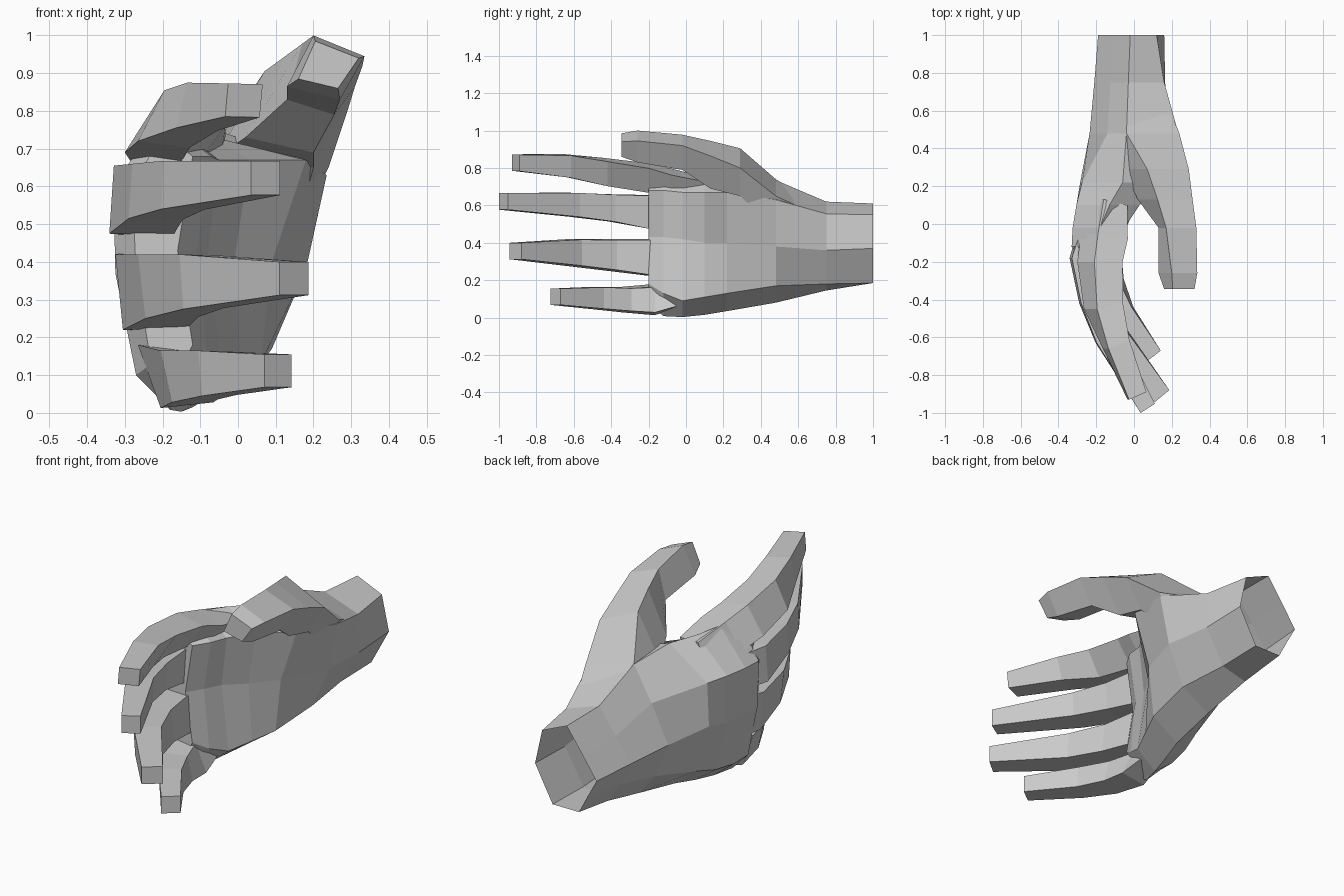
import bpy, bmesh
from mathutils import Vector


def loft(name, rings):
    """Closed flat-shaded tube through rings that all have the same point count."""
    bm = bmesh.new()
    vs = [[bm.verts.new(p) for p in r] for r in rings]
    n = len(rings[0])
    for a, b in zip(vs, vs[1:]):
        for i in range(n):
            j = (i + 1) % n
            bm.faces.new((a[i], a[j], b[j], b[i]))
    bm.faces.new(vs[0])
    bm.faces.new(vs[-1])
    bmesh.ops.recalc_face_normals(bm, faces=bm.faces)
    me = bpy.data.meshes.new(name)
    bm.to_mesh(me)
    bm.free()
    ob = bpy.data.objects.new(name, me)
    bpy.context.collection.objects.link(ob)
    return ob


def slices(name, sections):
    """Loft of (x, z) outlines placed at given y."""
    return loft(name, [[(x, y, z) for x, z in pts] for y, pts in sections])


def finger(name, stations):
    """Four-sided finger; each station: back x, y, low z, high z, depth, roll."""
    rings = []
    for i, (x, y, lo, hi, d, s) in enumerate(stations):
        a, b = stations[max(i - 1, 0)], stations[min(i + 1, len(stations) - 1)]
        t = Vector((b[0] - a[0], b[1] - a[1])).normalized()
        nx, ny = -t.y * d, t.x * d
        rings.append([(x + s, y, hi), (x + s + nx, y + ny, hi - abs(s) * .6),
                      (x - s + nx, y + ny, lo - s * .5), (x - s, y, lo)])
    return loft(name, rings)


# Palm and wrist: top, upper palm, lower palm, heel, bottom edge, three on the back
hand = slices("hand", [
    (1.0, [(-.02, .61), (.12, .55), (.16, .37), (.06, .185), (-.09, .185), (-.14, .28), (-.19, .37), (-.11, .485)]),
    (.75, [(-.03, .62), (.16, .555), (.165, .36), (.06, .18), (-.08, .145), (-.15, .25), (-.21, .37), (-.125, .49)]),
    (.48, [(-.04, .735), (.235, .63), (.18, .38), (.09, .17), (-.07, .08), (-.16, .19), (-.235, .37), (-.14, .56)]),
    (.22, [(-.06, .75), (.18, .67), (.09, .4), (.06, .13), (-.09, .035), (-.21, .13), (-.285, .38), (-.275, .6)]),
    (.1, [(-.13, .765), (.03, .67), (-.01, .4), (.01, .11), (-.12, .015), (-.24, .1), (-.305, .36), (-.305, .6)]),
    (-.02, [(-.18, .78), (-.05, .67), (-.08, .42), (-.04, .09), (-.15, .003), (-.26, .09), (-.32, .36), (-.325, .6)]),
    (-.12, [(-.21, .78), (-.07, .68), (-.11, .43), (-.08, .13), (-.18, .008), (-.27, .1), (-.325, .37), (-.33, .6)]),
    (-.2, [(-.2, .74), (-.12, .68), (-.16, .43), (-.12, .18), (-.18, .07), (-.23, .13), (-.27, .37), (-.28, .6)]),
])

# Thumb
thumb = slices("thumb", [
    (.70, [(-.03, .61), (.15, .55), (.1, .42), (-.03, .5)]),
    (.48, [(-.04, .74), (.24, .65), (.15, .47), (-.06, .56)]),
    (.29, [(.07, .905), (.29, .8), (.2, .65), (-.055, .68)]),
    (.13, [(.125, .945), (.31, .865), (.2, .69), (.02, .73)]),
    (-.02, [(.17, .978), (.33, .92), (.255, .79), (.13, .83)]),
    (-.26, [(.2, 1.0), (.335, .945), (.27, .83), (.13, .865)]),
    (-.345, [(.205, .985), (.32, .94), (.265, .86), (.16, .885)]),
])

# Four curled fingers
parts = [thumb,
    finger("index_finger", [
        (-.19, .13, .6, .745, .13, .03), (-.235, -.05, .66, .79, .16, .045),
        (-.255, -.20, .69, .825, .15, .045),
        (-.23, -.45, .72, .855, .14, .035), (-.15, -.66, .755, .875, .12, .015),
        (-.03, -.93, .785, .873, .1, .004)]),
    finger("middle_finger", [
        (-.28, .0, .47, .64, .15, .01), (-.335, -.18, .475, .655, .17, .006),
        (-.285, -.42, .515, .66, .15, .005), (-.2, -.63, .54, .668, .13, .003),
        (.035, -1.0, .577, .667, .09, 0)]),
    finger("ring_finger", [
        (-.27, .0, .22, .43, .15, -.005), (-.315, -.17, .22, .42, .17, -.01),
        (-.255, -.42, .25, .42, .15, -.01), (-.15, -.63, .275, .42, .13, -.005),
        (.11, -.943, .312, .4, .1, 0)]),
    finger("little_finger", [
        (-.2, -.03, .05, .18, .1, -.02), (-.235, -.17, .013, .18, .14, -.03),
        (-.19, -.34, .028, .165, .13, -.015), (-.1, -.5, .045, .165, .11, -.005),
        (.07, -.725, .068, .155, .09, 0)]),
]

# Weld the digits to the palm as one surface
for p in parts:
    m = hand.modifiers.new(p.name, 'BOOLEAN')
    m.operation = 'UNION'
    m.solver = 'EXACT'
    m.object = p
dg = bpy.context.evaluated_depsgraph_get()
welded = bpy.data.meshes.new_from_object(hand.evaluated_get(dg))
hand.modifiers.clear()
hand.data = welded
for p in parts:
    bpy.data.objects.remove(p)

# Open wrist end
bm = bmesh.new()
bm.from_mesh(welded)
caps = [f for f in bm.faces if all(v.co.y > .99 for v in f.verts)]
bmesh.ops.delete(bm, geom=caps, context='FACES_ONLY')
bm.to_mesh(welded)
bm.free()
